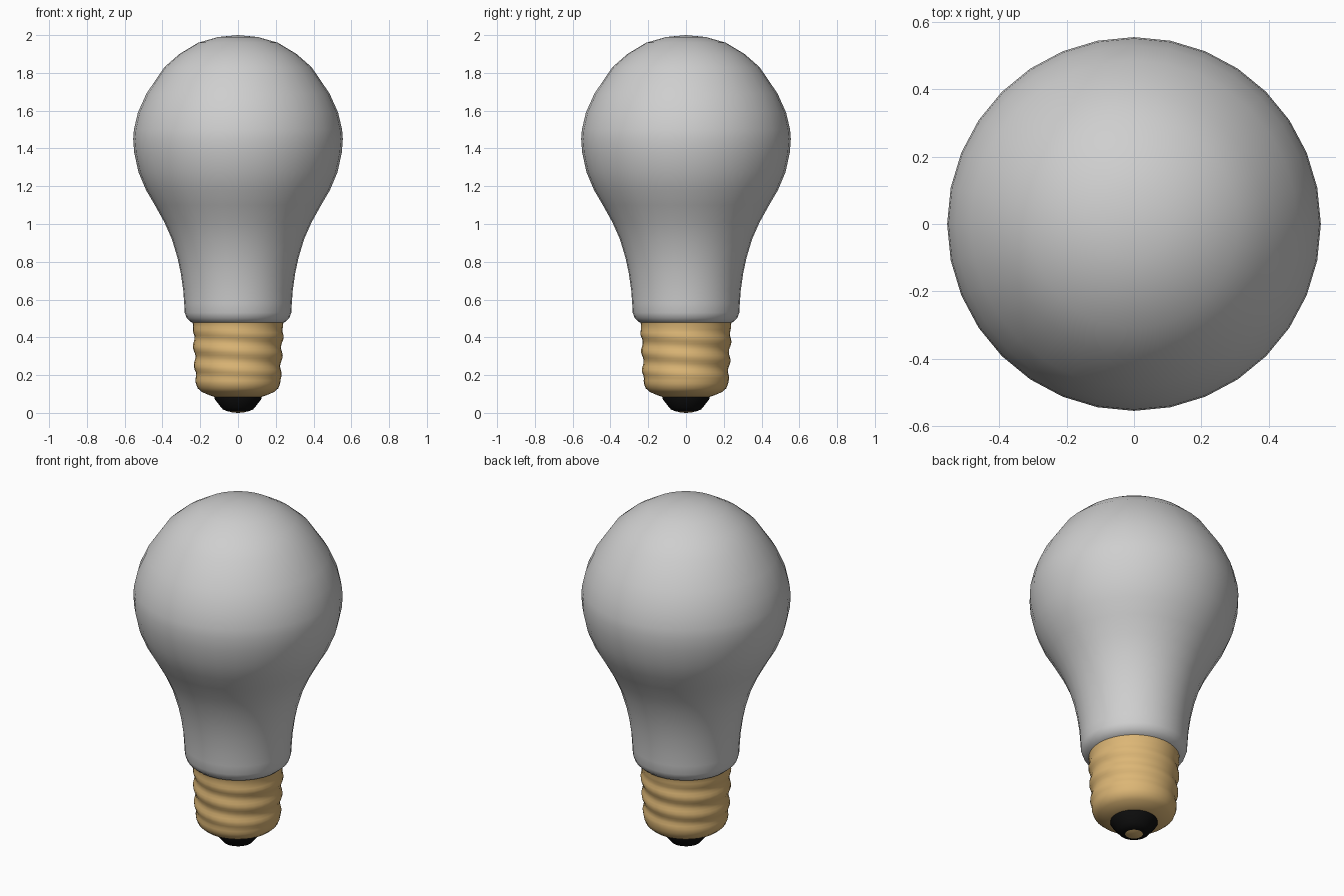
import bpy
import bmesh
from math import cos, sin, pi

SIDES = 32
cube = bpy.data.objects.get("Cube")
if cube:
    bpy.data.objects.remove(cube)


def material(name, rgb):
    mat = bpy.data.materials.new(name)
    mat.use_nodes = True
    mat.diffuse_color = (*rgb, 1)
    mat.node_tree.nodes["Principled BSDF"].inputs["Base Color"].default_value = (*rgb, 1)
    return mat


def lathe(name, profile, mat, ripple=None, sharp=40):
    """Revolve (radius, height) points, bottom to top; ripple adds radius by angle and height."""
    bm = bmesh.new()
    rings = []
    for r, z in profile:
        if r == 0:
            rings.append([bm.verts.new((0, 0, z))] * SIDES)
            continue
        ring = []
        for i in range(SIDES):
            a = 2 * pi * i / SIDES
            rad = r + (ripple(a, z) if ripple else 0)
            ring.append(bm.verts.new((rad * cos(a), rad * sin(a), z)))
        rings.append(ring)
    for low, high in zip(rings, rings[1:]):
        for i in range(SIDES):
            j = (i + 1) % SIDES
            bm.faces.new(dict.fromkeys((low[i], low[j], high[j], high[i])))
    bmesh.ops.recalc_face_normals(bm, faces=bm.faces)
    mesh = bpy.data.meshes.new(name)
    bm.to_mesh(mesh)
    bm.free()
    mesh.materials.append(mat)
    obj = bpy.data.objects.new(name, mesh)
    bpy.context.collection.objects.link(obj)
    bpy.ops.object.select_all(action="DESELECT")
    obj.select_set(True)
    bpy.context.view_layer.objects.active = obj
    bpy.ops.object.shade_smooth_by_angle(angle=sharp * pi / 180)
    return obj


glass = material("frosted grey", (0.62, 0.62, 0.62))
brass = material("brass", (0.72, 0.47, 0.18))
black = material("black insulator", (0.004, 0.004, 0.004))

# Glass envelope: neck, flare and round crown
lathe("glass_bulb", [
    (0.235, 0.475), (0.25, 0.482), (0.272, 0.502), (0.282, 0.53), (0.285, 0.58),
    (0.29, 0.65), (0.303, 0.74), (0.32, 0.82), (0.35, 0.92), (0.39, 1.01),
    (0.44, 1.1), (0.487, 1.18), (0.527, 1.275), (0.55, 1.38), (0.555, 1.45),
    (0.551, 1.5), (0.53, 1.59), (0.485, 1.69), (0.39, 1.83), (0.31, 1.9),
    (0.21, 1.96), (0.105, 1.99), (0, 2)], glass, sharp=60)

# Screw cap with a shallow helical thread fading out at both ends
PITCH = 0.1


def thread(angle, z):
    fade = max(0, min(1, (z - 0.16) / 0.05, (0.46 - z) / 0.05))
    return 0.006 * fade * cos(2 * pi * z / PITCH + angle)


cap = [(0, 0.082), (0.12, 0.083), (0.155, 0.095), (0.19, 0.11), (0.213, 0.13), (0.223, 0.155)]
cap += [(0.225 + 0.014 * k / 20, 0.17 + 0.015 * k) for k in range(21)]
cap += [(0.241, 0.478), (0, 0.478)]
lathe("screw_cap", cap, brass, thread, 60)

# Insulator and centre contact
lathe("insulator", [(0, 0.008), (0.055, 0.008), (0.08, 0.018), (0.09, 0.03),
                    (0.125, 0.075), (0.125, 0.09)], black)
lathe("centre_contact", [(0, 0), (0.03, 0.002), (0.05, 0.009)], brass)
